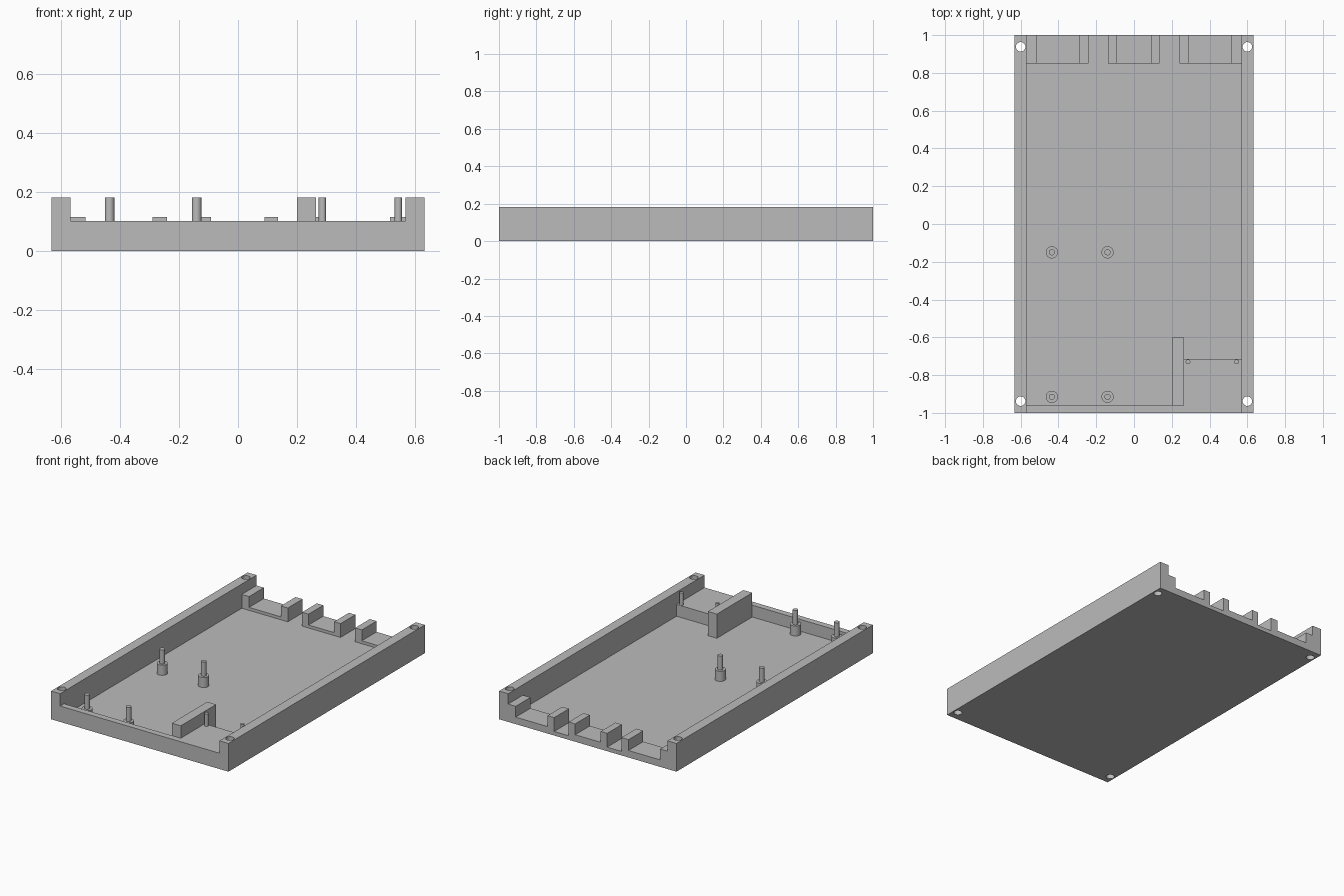
import bpy
import bmesh
from mathutils import Vector

cube = bpy.data.objects.get("Cube")
if cube:
    bpy.data.objects.remove(cube, do_unlink=True)

# Main dimensions
HALF_W, INNER_W, HALF_L = 0.632, 0.568, 1.0
FLOOR, SILL, TOP = 0.026, 0.102, 0.182

grey = bpy.data.materials.new("plain grey")
grey.use_nodes = True
grey.diffuse_color = (0.5, 0.5, 0.5, 1)
grey.node_tree.nodes["Principled BSDF"].inputs["Base Color"].default_value = (0.5, 0.5, 0.5, 1)


def add_object(name, bm):
    bmesh.ops.recalc_face_normals(bm, faces=bm.faces)
    mesh = bpy.data.meshes.new(name)
    bm.to_mesh(mesh)
    bm.free()
    mesh.materials.append(grey)
    obj = bpy.data.objects.new(name, mesh)
    bpy.context.collection.objects.link(obj)
    return obj


def prism(name, profile, y0, y1):
    """Extrude an x-z profile along y."""
    bm = bmesh.new()
    face = bm.faces.new([bm.verts.new((x, y0, z)) for x, z in profile])
    side = bmesh.ops.extrude_face_region(bm, geom=[face])["geom"]
    verts = [v for v in side if isinstance(v, bmesh.types.BMVert)]
    bmesh.ops.translate(bm, verts=verts, vec=Vector((0, y1 - y0, 0)))
    return add_object(name, bm)


def box(name, x0, x1, y0, y1, z0, z1):
    return prism(name, [(x0, z0), (x1, z0), (x1, z1), (x0, z1)], y0, y1)


def smooth(obj):
    bpy.ops.object.select_all(action="DESELECT")
    obj.select_set(True)
    bpy.context.view_layer.objects.active = obj
    bpy.ops.object.shade_smooth_by_angle()


def cylinder(name, x, y, radius, z0, z1):
    bm = bmesh.new()
    bmesh.ops.create_cone(bm, cap_ends=True, segments=32, radius1=radius,
                          radius2=radius, depth=z1 - z0)
    bmesh.ops.translate(bm, verts=bm.verts, vec=Vector((x, y, (z0 + z1) / 2)))
    obj = add_object(name, bm)
    smooth(obj)
    return obj


# Tray: floor and two side rails in one channel section
tray = prism("tray", [(-HALF_W, 0), (HALF_W, 0), (HALF_W, TOP), (INNER_W, TOP),
                      (INNER_W, FLOOR), (-INNER_W, FLOOR), (-INNER_W, TOP),
                      (-HALF_W, TOP)], -HALF_L, HALF_L)

# Screw holes through the four corners
for sx in (-1, 1):
    for sy in (-1, 1):
        cutter = cylinder("hole_cutter", sx * 0.6, sy * 0.938, 0.025, -0.1, 0.3)
        cutter.hide_render = True
        bpy.context.view_layer.objects.active = tray
        mod = tray.modifiers.new("hole", "BOOLEAN")
        mod.operation = "DIFFERENCE"
        mod.solver = "EXACT"
        mod.object = cutter
        bpy.ops.object.modifier_apply(modifier=mod.name)
        bpy.data.objects.remove(cutter, do_unlink=True)
smooth(tray)

# Front sill, raised platform and divider
box("front_sill", -INNER_W, 0.26, -HALF_L, -0.96, FLOOR, SILL)
box("platform", 0.26, INNER_W, -HALF_L, -0.715, FLOOR, SILL)
box("divider", 0.2, 0.264, -0.96, -0.6, FLOOR, TOP)

# Cradles along the open back edge
PRONG, SHELF = 0.115, 0.045
for name, a, b, c, d in (("right_cradle", -INNER_W, -0.516, -0.29, -0.24),
                         ("middle_cradle", -0.138, -0.092, 0.09, 0.136),
                         ("left_cradle", 0.24, 0.288, 0.514, INNER_W)):
    prism(name, [(a, FLOOR), (d, FLOOR), (d, PRONG), (c, PRONG), (c, SHELF),
                 (b, SHELF), (b, PRONG), (a, PRONG)], 0.85, HALF_L)

# Board standoffs with locating pins
for x in (-0.435, -0.14):
    for y in (-0.915, -0.15):
        cylinder("standoff", x, y, 0.032, FLOOR, 0.091)
        cylinder("standoff_pin", x, y, 0.016, 0.091, TOP)

# Platform pins
for x in (0.286, 0.543):
    cylinder("platform_pin", x, -0.73, 0.0125, SILL, TOP)
